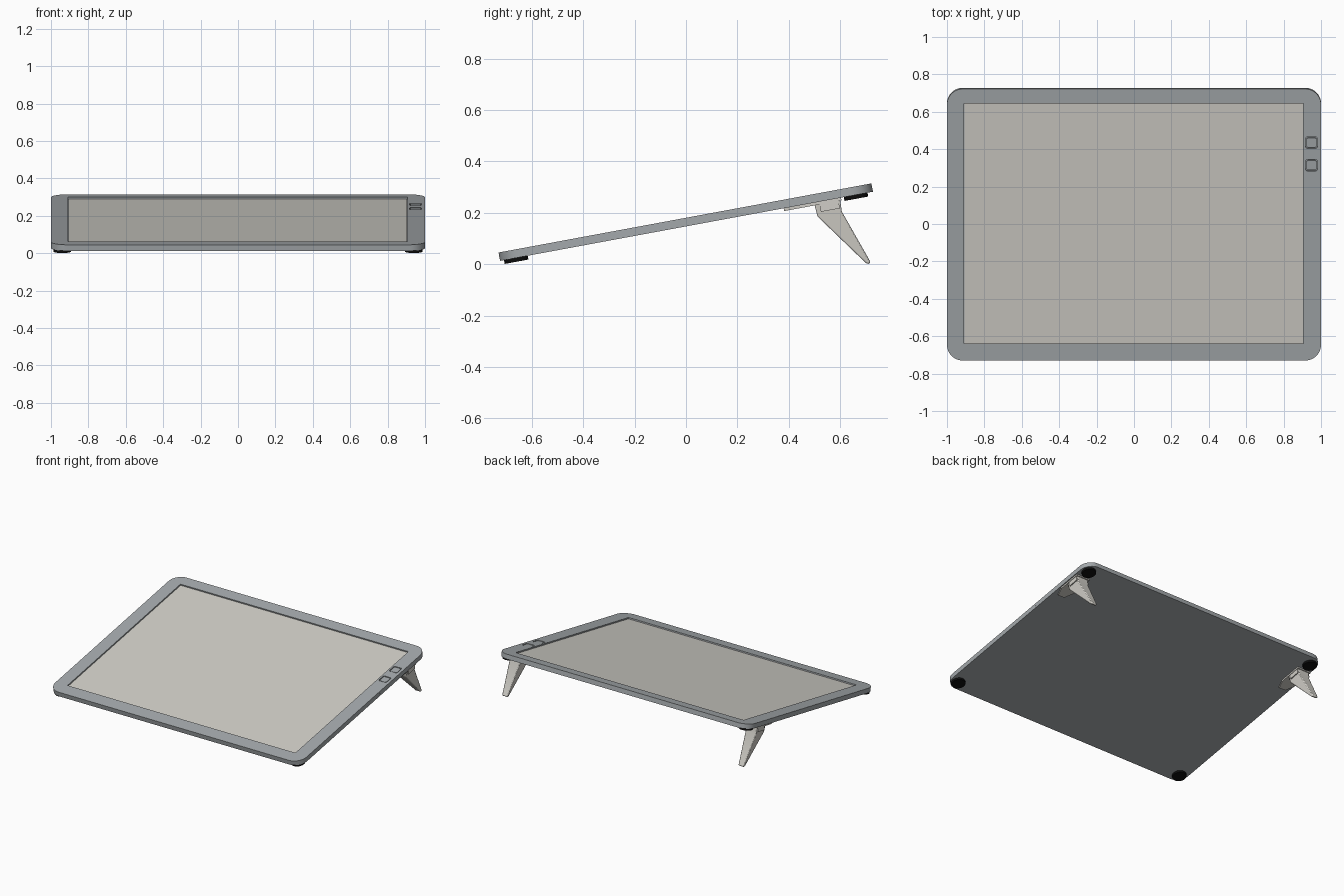
import bpy, bmesh, math
from mathutils import Matrix, Vector

if "Cube" in bpy.data.objects:
    bpy.data.objects.remove(bpy.data.objects["Cube"])

TILT = Matrix.Translation((0, -0.004, 0.18)) @ Matrix.Rotation(math.radians(10.5), 4, 'X')
THICK = 0.033


def material(name, rgb):
    m = bpy.data.materials.new(name)
    m.diffuse_color = (*rgb, 1)
    m.use_nodes = True
    m.node_tree.nodes["Principled BSDF"].inputs["Base Color"].default_value = m.diffuse_color
    return m


GREY = material("grey casing", (0.37, 0.395, 0.41))
PALE = material("pale panel", (0.63, 0.615, 0.57))
BLACK = material("black rubber", (0.004, 0.004, 0.004))


def finish(name, bm, mat, matrix):
    bmesh.ops.recalc_face_normals(bm, faces=bm.faces)
    me = bpy.data.meshes.new(name)
    bm.to_mesh(me)
    bm.free()
    ob = bpy.data.objects.new(name, me)
    me.materials.append(mat)
    ob.matrix_world = matrix
    bpy.context.collection.objects.link(ob)
    return ob


def add_prism(bm, outline, z0, z1):
    """Extrude a flat outline between two heights."""
    lo = [bm.verts.new((x, y, z0)) for x, y in outline]
    hi = [bm.verts.new((x, y, z1)) for x, y in outline]
    n = len(outline)
    bm.faces.new(lo[::-1])
    bm.faces.new(hi)
    for i in range(n):
        j = (i + 1) % n
        bm.faces.new((lo[i], lo[j], hi[j], hi[i]))


def rounded(x0, x1, y0, y1, r, seg):
    pts = []
    for k, (cx, cy) in enumerate([(x1 - r, y1 - r), (x0 + r, y1 - r),
                                  (x0 + r, y0 + r), (x1 - r, y0 + r)]):
        for i in range(seg + 1):
            a = math.pi / 2 * (k + i / seg)
            pts.append((cx + r * math.cos(a), cy + r * math.sin(a)))
    return pts


def prism(name, outline, z0, z1, mat, matrix=TILT):
    bm = bmesh.new()
    add_prism(bm, outline, z0, z1)
    return finish(name, bm, mat, matrix)


def activate(ob):
    bpy.ops.object.select_all(action='DESELECT')
    ob.select_set(True)
    bpy.context.view_layer.objects.active = ob


def smooth(ob):
    activate(ob)
    bpy.ops.object.shade_smooth_by_angle(angle=math.radians(35))


def square(cx, cy, h, r):
    return rounded(cx - h, cx + h, cy - h, cy + h, r, 4)


# Casing with recesses for the screen and the two buttons
SCREEN = [(-0.908, -0.647), (0.905, -0.647), (0.905, 0.658), (-0.908, 0.658)]
BUTTONS = [(0.949, 0.446), (0.949, 0.323)]
casing = prism("casing", rounded(-1, 1, -0.7385, 0.7385, 0.085, 12), -THICK, 0, GREY)
bm = bmesh.new()
add_prism(bm, SCREEN, -0.011, 0.05)
for bx, by in BUTTONS:
    add_prism(bm, square(bx, by, 0.031, 0.01), -0.01, 0.05)
cutter = finish("recess_cutter", bm, GREY, TILT)
cutter.hide_render = True
cutter.hide_viewport = False
mod = casing.modifiers.new("recess", 'BOOLEAN')
mod.object = cutter
mod.solver = 'EXACT'
activate(casing)
bpy.ops.object.modifier_apply(modifier=mod.name)
bpy.data.objects.remove(cutter)
smooth(casing)

# Screen panel and buttons sitting in the recesses
inset = [(x * 0.9995, y * 0.9995) for x, y in SCREEN]
prism("screen", inset, -0.0105, -0.009, PALE)
for i, (bx, by) in enumerate(BUTTONS):
    smooth(prism(f"button_{i + 1}", square(bx, by, 0.026, 0.008), -0.0105, -0.002, GREY))

# Small lock hole on the right edge
hole = bmesh.new()
bmesh.ops.create_cone(hole, cap_ends=True, segments=16, radius1=0.007, radius2=0.007, depth=0.002)
finish("lock_hole", hole, GREY,
       TILT @ Matrix.Translation((1.0, 0.193, -THICK / 2)) @ Matrix.Rotation(math.pi / 2, 4, 'Y'))

# Leg side profile (y, z, half width)
LEG = [(0.500, 0.236, 0.045), (0.512, 0.186, 0.042), (0.700, 0.005, 0.022),
       (0.711, 0.0, 0.021), (0.719, 0.008, 0.021), (0.607, 0.205, 0.042), (0.600, 0.252, 0.045)]

for side, s in (("left", -1), ("right", 1)):
    cx = 0.94 * s
    # Rubber feet under the corners
    for end, v in (("front", -0.676), ("back", 0.670)):
        ring = [(cx + 0.047 * math.cos(a * math.tau / 32), v + 0.047 * math.sin(a * math.tau / 32))
                for a in range(32)]
        smooth(prism(f"{end}_{side}_foot", ring, -THICK - 0.015, -THICK + 0.002, BLACK))

    # Hinge plate with tapered front end
    plate = [(cx - 0.025, 0.385), (cx + 0.025, 0.385), (cx + 0.053, 0.45),
             (cx + 0.053, 0.612), (cx - 0.053, 0.612), (cx - 0.053, 0.45)]
    prism(f"{side}_hinge_plate", plate, -THICK - 0.011, -THICK + 0.002, PALE)

    # Hinge pin block through the top of the leg
    pin = [(cx - 0.05, 0.525), (cx + 0.05, 0.525), (cx + 0.05, 0.6), (cx - 0.05, 0.6)]
    prism(f"{side}_hinge_block", pin, -THICK - 0.04, -THICK, PALE)

    # Fold-out tapered leg
    bm = bmesh.new()
    a = [bm.verts.new((cx - w, y, z)) for y, z, w in LEG]
    b = [bm.verts.new((cx + w, y, z)) for y, z, w in LEG]
    bm.faces.new(a)
    bm.faces.new(b[::-1])
    for i in range(len(LEG)):
        j = (i + 1) % len(LEG)
        bm.faces.new((a[i], b[i], b[j], a[j]))
    leg = finish(f"{side}_leg", bm, PALE, Matrix.Identity(4))
    bev = leg.modifiers.new("soft edges", 'BEVEL')
    bev.width = 0.005
    bev.segments = 2
    smooth(leg)
